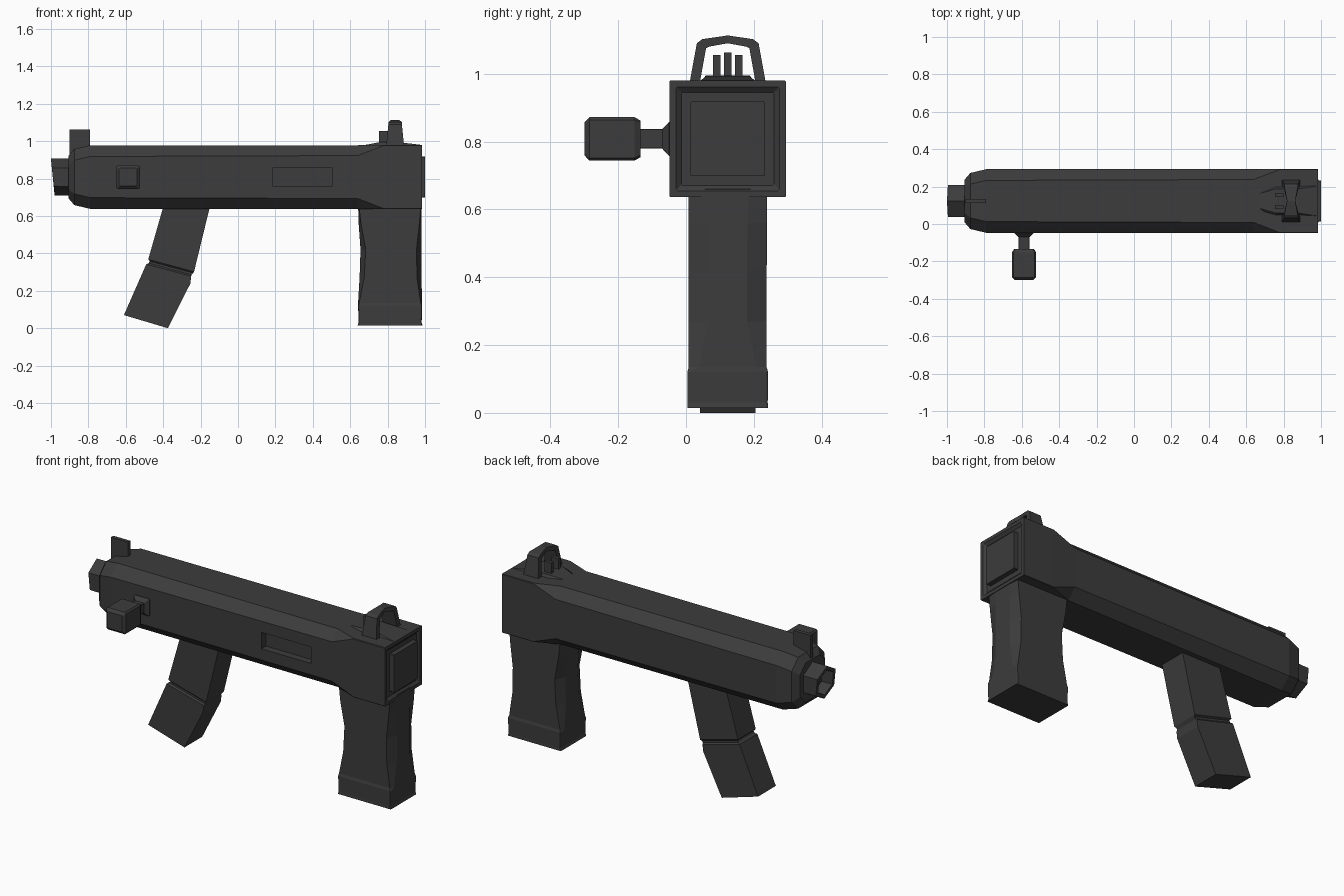
import bpy, bmesh, math
from mathutils import Vector

if "Cube" in bpy.data.objects:
    bpy.data.objects.remove(bpy.data.objects["Cube"])

grey = bpy.data.materials.new("gunmetal_grey")
grey.diffuse_color = (0.045, 0.045, 0.045, 1)
grey.use_nodes = True
grey.node_tree.nodes["Principled BSDF"].inputs["Base Color"].default_value = grey.diffuse_color
CY, CZ = 0.123, 0.808      # axis of the receiver


def loft(name, rings):
    """Skin a list of equal-length point rings and cap both ends."""
    bm = bmesh.new()
    vs = [[bm.verts.new(p) for p in r] for r in rings]
    n = len(rings[0])
    for a, b in zip(vs, vs[1:]):
        for i in range(n):
            j = (i + 1) % n
            bm.faces.new((a[i], a[j], b[j], b[i]))
    bm.faces.new(vs[0])
    bm.faces.new(vs[-1][::-1])
    bmesh.ops.recalc_face_normals(bm, faces=bm.faces)
    me = bpy.data.meshes.new(name)
    bm.to_mesh(me)
    bm.free()
    me.materials.append(grey)
    ob = bpy.data.objects.new(name, me)
    bpy.context.collection.objects.link(ob)
    return ob


def box(name, x0, x1, y0, y1, z0, z1):
    return loft(name, [[(x0, y0, z), (x1, y0, z), (x1, y1, z), (x0, y1, z)] for z in (z0, z1)])


def octagon(h, c):
    """Square of half size h with corners cut by c."""
    k = h - c
    return [(h, -k), (h, k), (k, h), (-k, h), (-h, k), (-h, -k), (-k, -h), (k, -h)]


# Receiver: tapered nose, chamfered tube, square rear with inset butt plate
stations = [(-0.905, 0.115, 0.05), (-0.875, 0.15, 0.06), (-0.79, 0.17, 0.06),
            (0.64, 0.17, 0.055), (0.78, 0.172, 0.003), (0.985, 0.172, 0.003),
            (0.985, 0.153, 0.003), (0.972, 0.137, 0.003), (0.972, 0.11, 0.003), (1.0, 0.11, 0.003)]
receiver = loft("receiver", [[(x, CY + a, CZ + b) for a, b in octagon(h, c)]
                             for x, h, c in stations])

# Ejection port recess
cutter = box("port_cutter", 0.185, 0.505, -0.2, -0.005, 0.76, 0.856)
cutter.hide_render = True
cutter.hide_set(True)
cut = receiver.modifiers.new("port", 'BOOLEAN')
cut.operation = 'DIFFERENCE'
cut.solver = 'EXACT'
cut.object = cutter


# Hollow six-sided muzzle with a slanted mouth
def hexagon(x, r, slant=0.0):
    pts = []
    for i in range(6):
        t = math.radians(60 * i + 90)
        z = r * math.sin(t)
        pts.append((x + slant * (r - z), CY + r * math.cos(t), CZ + z))
    return pts


loft("muzzle", [hexagon(-0.87, 0.1), hexagon(-1.0, 0.098, 0.1),
                hexagon(-0.998, 0.075, 0.1), hexagon(-0.92, 0.07)])

# Cocking handle: flared foot, neck and square knob
handle = [(-0.04, 0.05, 0.002), (-0.05, 0.05, 0.002), (-0.07, 0.029, 0.002), (-0.134, 0.029, 0.002),
          (-0.134, 0.054, 0.006), (-0.152, 0.064, 0.008), (-0.285, 0.064, 0.008), (-0.3, 0.048, 0.006)]
loft("cocking_handle", [[(-0.588 + a, y, CZ + b) for a, b in octagon(h, c)]
                        for y, h, c in handle])


# Magazine: bent stack with a groove at the bend
def mag_ring(xl, zl, xr, zr, hw):
    return [(xl, CY - hw, zl), (xr, CY - hw, zr), (xr, CY + hw, zr), (xl, CY + hw, zl)]


loft("magazine", [mag_ring(-0.385, 0.7, -0.138, 0.7, 0.082),
                  mag_ring(-0.48, 0.368, -0.235, 0.302, 0.082),
                  mag_ring(-0.472, 0.358, -0.24, 0.295, 0.074),
                  mag_ring(-0.478, 0.348, -0.248, 0.285, 0.074),
                  mag_ring(-0.49, 0.342, -0.25, 0.278, 0.082),
                  mag_ring(-0.5, 0.32, -0.255, 0.238, 0.082),
                  mag_ring(-0.61, 0.07, -0.375, 0.0, 0.082)])


# Pistol grip: waisted, back and front corners cut deeper in the middle
def grip_ring(z, x0, x1, hw, dx, dy):
    return [(x0 + dx, CY - hw, z), (x1 - dx, CY - hw, z), (x1, CY - hw + dy, z),
            (x1, CY + hw - dy, z), (x1 - dx, CY + hw, z), (x0 + dx, CY + hw, z),
            (x0, CY + hw - dy, z), (x0, CY - hw + dy, z)]


loft("grip", [grip_ring(*s) for s in [
    (0.66, 0.642, 0.982, 0.116, 0.004, 0.058), (0.56, 0.645, 0.982, 0.116, 0.012, 0.058),
    (0.42, 0.655, 0.982, 0.115, 0.028, 0.058), (0.27, 0.65, 0.982, 0.115, 0.025, 0.058),
    (0.135, 0.642, 0.983, 0.115, 0.006, 0.03), (0.12, 0.642, 0.985, 0.119, 0.003, 0.006),
    (0.03, 0.645, 0.982, 0.118, 0.003, 0.006), (0.015, 0.64, 0.986, 0.119, 0.003, 0.006)]])

# Front sight blade
box("front_sight", -0.9, -0.79, CY - 0.011, CY + 0.011, 0.88, 1.062)

# Rear sight: low ramp, two posts and a hoop
loft("sight_ramp", [[(x, CY - w, 0.965), (x, CY - w + 0.02, z), (x, CY + w - 0.02, z), (x, CY + w, 0.965)]
                    for x, w, z in [(0.64, 0.05, 0.972), (0.76, 0.085, 0.995),
                                    (0.88, 0.085, 0.992), (0.98, 0.1, 0.98)]])
for s in (-1, 1):
    y = CY + s * 0.032
    box("sight_post", 0.755, 0.80, y - 0.011, y + 0.011, 0.97, 1.055)

hoop = [(-0.112, 0.975, -0.082, 0.975, 0.048), (-0.091, 1.09, -0.064, 1.075, 0.036),
        (-0.075, 1.102, -0.055, 1.08, 0.036), (0, 1.113, 0, 1.09, 0.022)]
hoop += [(-a, b, -c, d, w) for a, b, c, d, w in hoop[-2::-1]]
loft("sight_hoop", [[(0.84 - w, CY + yo, zo), (0.84 + w, CY + yo, zo),
                     (0.84 + w, CY + yi, zi), (0.84 - w, CY + yi, zi)]
                    for yo, zo, yi, zi, w in hoop])
